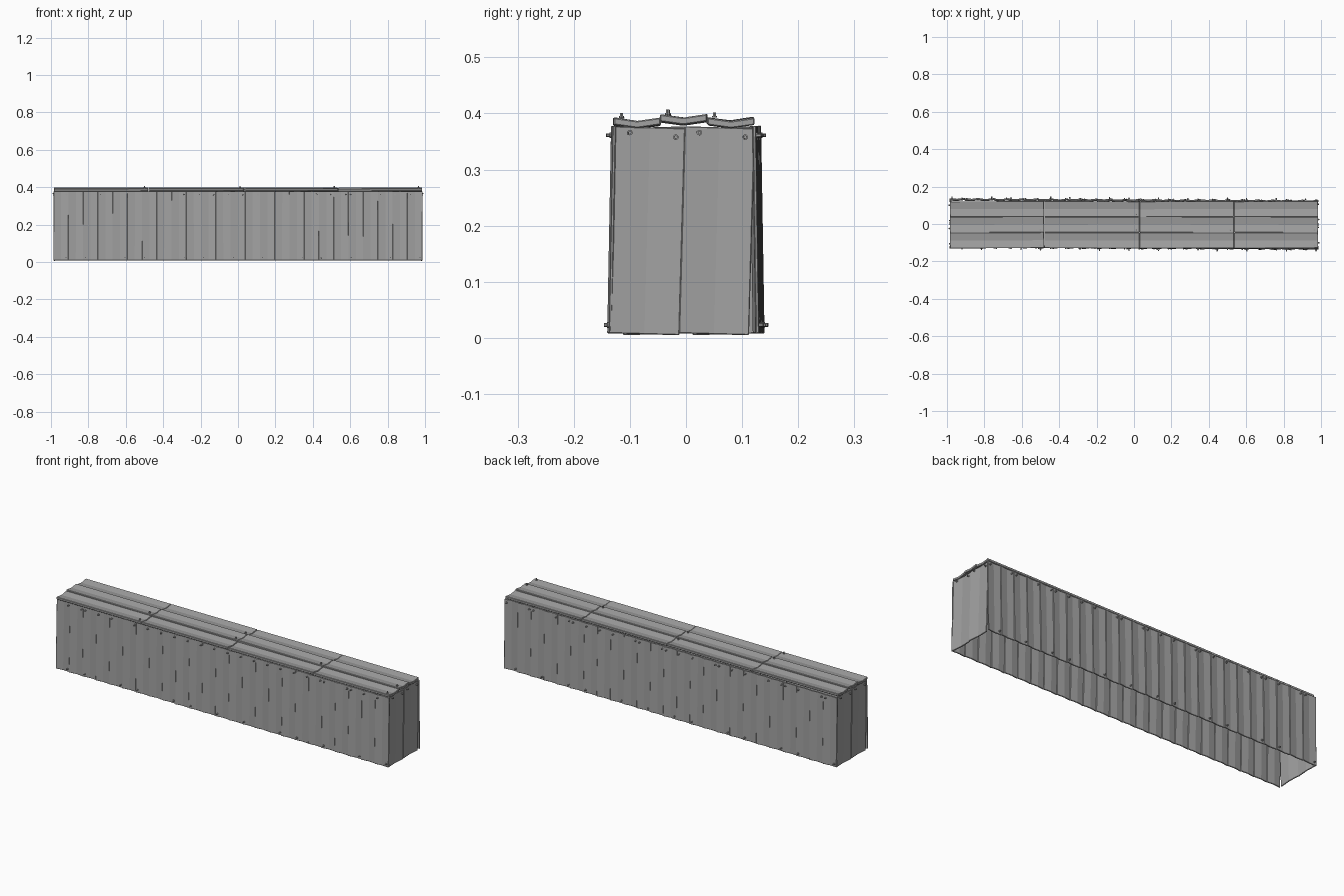
import bpy, bmesh, math, random
from mathutils import Matrix, Vector

cube = bpy.data.objects.get("Cube")
if cube:
    bpy.data.objects.remove(cube, do_unlink=True)
random.seed(4)

metal = bpy.data.materials.new("grey_metal")
metal.use_nodes = True
grey = (0.36, 0.36, 0.36, 1)
metal.diffuse_color = grey
metal.node_tree.nodes["Principled BSDF"].inputs["Base Color"].default_value = grey


def frame(u, v, origin):
    """Local axes: u across, v along, w outward."""
    w = u.cross(v)
    m = Matrix((u, v, w)).transposed().to_4x4()
    m.translation = origin
    return m


def rot(degrees, axis):
    return Matrix.Rotation(math.radians(degrees), 4, axis)


def add_sheet(bm, m, width, length, crease, thick):
    """Folded sheet: shallow V cross-section extruded along v."""
    h = width / 2
    profile = [(-h, 0), (0, -crease), (h, 0),
               (h, -thick), (0, -crease - thick), (-h, -thick)]
    ends = [[bm.verts.new(m @ Vector((a, s * length / 2, b))) for a, b in profile]
            for s in (-1, 1)]
    n = len(profile)
    for i in range(n):
        j = (i + 1) % n
        bm.faces.new((ends[0][j], ends[0][i], ends[1][i], ends[1][j]))
    for e, order in ((ends[0], 1), (ends[1], -1)):
        bm.faces.new([e[k] for k in (0, 1, 4, 5)][::order])
        bm.faces.new([e[k] for k in (1, 2, 3, 4)][::order])


def add_bolt(bm, m, u, v):
    """Washer with a hexagonal head."""
    for radius, depth, lift, sides in ((0.005, 0.003, 0.001, 10), (0.0033, 0.009, 0.004, 6)):
        bmesh.ops.create_cone(bm, cap_ends=True, segments=sides, radius1=radius,
                              radius2=radius, depth=depth,
                              matrix=m @ Matrix.Translation((u, v, lift)))


def finish(name, bm, bevel=0):
    bmesh.ops.recalc_face_normals(bm, faces=bm.faces[:])
    mesh = bpy.data.meshes.new(name)
    bm.to_mesh(mesh)
    bm.free()
    mesh.materials.append(metal)
    ob = bpy.data.objects.new(name, mesh)
    bpy.context.collection.objects.link(ob)
    if bevel:
        mod = ob.modifiers.new("worn_edges", "BEVEL")
        mod.width = bevel
        mod.segments = 1
        mod.limit_method = "ANGLE"
        mod.angle_limit = math.radians(40)


X, Y, Z = Vector((1, 0, 0)), Vector((0, 1, 0)), Vector((0, 0, 1))
COUNT, LENGTH = 25, 1.97
STEP = LENGTH / COUNT

# Long walls: narrow sheets, leaning slightly out at the foot
for name, side in (("front", 1), ("back", -1)):
    sheets, bolts = bmesh.new(), bmesh.new()
    for i in range(COUNT):
        x = (i + 0.5) * STEP - LENGTH / 2
        y = -0.131 - 0.005 * x
        m = frame(X * side, Z, Vector((x * side, y * side, 0.193)))
        m = m @ rot(-1 + random.uniform(-0.2, 0.2), "X")
        m = m @ rot(2, "Y") @ rot(random.uniform(-0.25, 0.25), "Z")
        add_sheet(sheets, m, STEP + 0.003, 0.37, 0.004, 0.006)
        edge = STEP / 2 - 0.012
        add_bolt(bolts, m, random.choice((-edge, edge)), 0.168)
        if i % 2 == 0:
            add_bolt(bolts, m, random.choice((-edge, edge)), -0.17)
    finish(name + "_wall_sheets", sheets, 0.0015)
    finish(name + "_wall_bolts", bolts)

# End walls: two wide sheets each, leaning sideways
for name, side in (("left", 1), ("right", -1)):
    sheets, bolts = bmesh.new(), bmesh.new()
    for k in (-1, 1):
        m = frame(Y * side, Z, Vector((0.984 * side, (k * 0.062 - 0.007) * side, 0.191)))
        m = m @ rot(-0.5, "X") @ rot(0.8, "Y") @ rot(-1.6, "Z")
        add_sheet(sheets, m, 0.125, 0.369, 0.004, 0.006)
        add_bolt(bolts, m, -0.036, 0.174)
        add_bolt(bolts, m, 0.046, 0.168)
    finish(name + "_end_sheets", sheets, 0.0015)
    finish(name + "_end_bolts", bolts)

# Roof: three rows of four long folded sheets, the middle row raised
joints = (-0.985, -0.48, 0.03, 0.535, 0.985)
sheets, bolts = bmesh.new(), bmesh.new()
for row, (y, z, tilt) in enumerate(((-0.0875, 0.392, 0), (-0.004, 0.398, 0), (0.0795, 0.393, 0))):
    for a, b in zip(joints, joints[1:]):
        m = frame(-Y, X, Vector(((a + b) / 2, y, z)))
        m = m @ rot(random.uniform(-0.25, 0.25), "X") @ rot(random.uniform(-1, 1), "Y")
        m = m @ rot(random.uniform(-0.2, 0.2), "Z")
        add_sheet(sheets, m, 0.084, b - a - 0.001, 0.006, 0.013)
        if row == random.randint(0, 2) or row == 1:
            add_bolt(bolts, m, 0.028, (b - a) / 2 - 0.02)
finish("roof_sheets", sheets, 0.002)
finish("roof_bolts", bolts)
